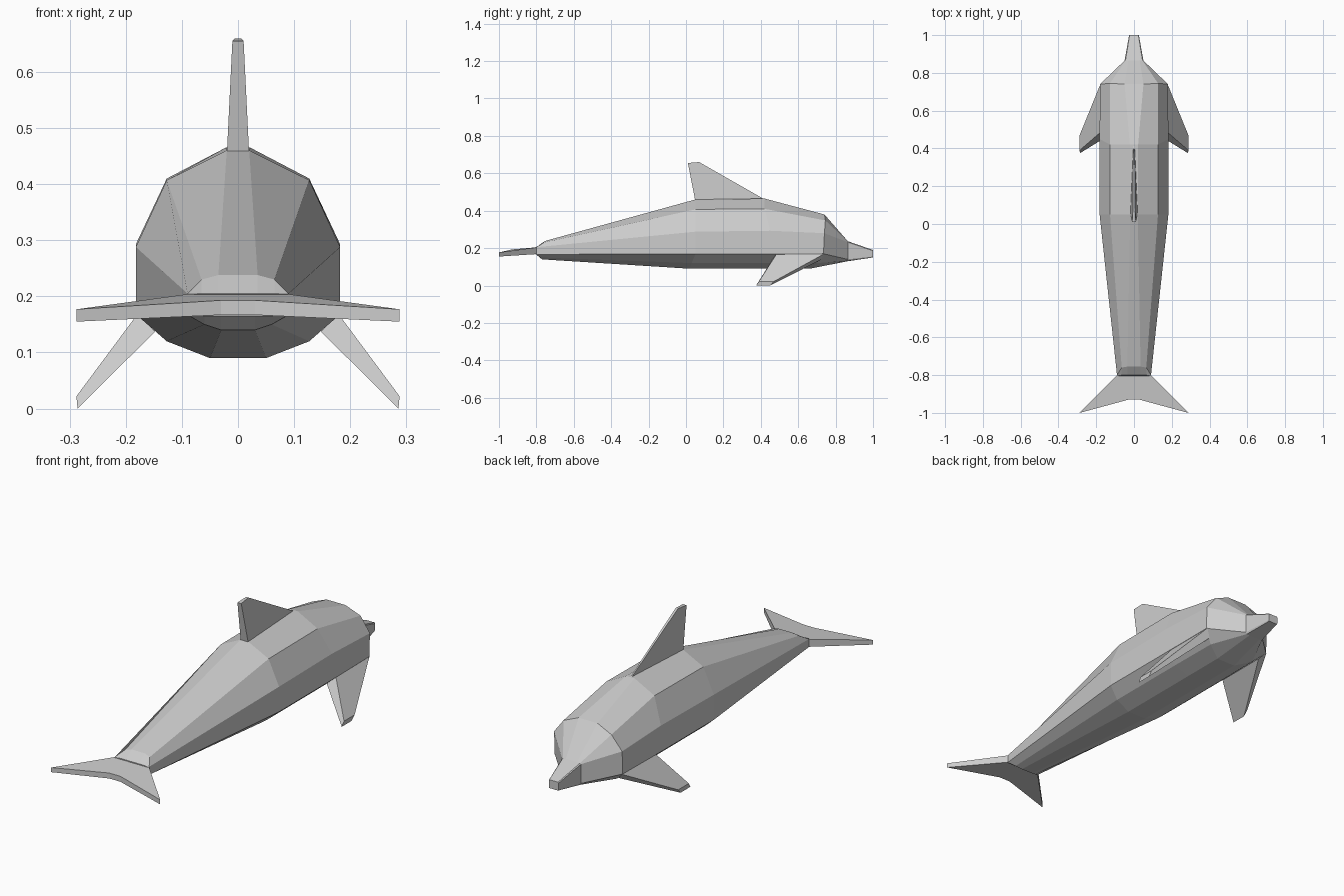
import bpy, bmesh

grey = bpy.data.materials.new("dolphin grey")
grey.diffuse_color = (0.6, 0.6, 0.6, 1)


def loft(name, rings):
    """Skin a closed solid through rings with equal point counts."""
    bm = bmesh.new()
    loops = [[bm.verts.new(p) for p in ring] for ring in rings]
    n = len(loops[0])
    for a, b in zip(loops, loops[1:]):
        for i in range(n):
            j = (i + 1) % n
            bm.faces.new((a[i], a[j], b[j], b[i]))
    bm.faces.new(loops[0])
    bm.faces.new(loops[-1])
    bmesh.ops.recalc_face_normals(bm, faces=bm.faces)
    mesh = bpy.data.meshes.new(name)
    bm.to_mesh(mesh)
    bm.free()
    mesh.materials.append(grey)
    obj = bpy.data.objects.new(name, mesh)
    bpy.context.collection.objects.link(obj)
    return obj


def mirrored(half):
    """Close a half outline by reflecting it across x = 0."""
    return half + [(-x, y, z) for x, y, z in reversed(half)]


# Body: half cross-sections from back ridge to belly, tail to snout
sections = [
    [(.035, -.80, .205), (.065, -.80, .205), (.09, -.805, .204),
     (.09, -.805, .168), (.06, -.80, .165), (.03, -.80, .165)],
    [(.035, -.755, .238), (.065, -.76, .23), (.09, -.80, .205),
     (.09, -.80, .167), (.06, -.78, .15), (.03, -.77, .14)],
    [(.02, .05, .46), (.127, .05, .407), (.182, .05, .288),
     (.182, .05, .168), (.127, .03, .12), (.05, .02, .09)],
    [(.022, .42, .465), (.127, .42, .41), (.182, .45, .293),
     (.182, .45, .168), (.127, .45, .12), (.05, .45, .09)],
    [(.05, .74, .38), (.127, .745, .348), (.18, .74, .28),
     (.18, .735, .17), (.125, .70, .12), (.05, .66, .09)],
    [(.03, .865, .237), (.045, .865, .236), (.05, .865, .232),
     (.05, .865, .14), (.045, .865, .132), (.03, .865, .13)],
    [(.018, 1, .19), (.023, 1, .19), (.026, 1, .186),
     (.026, 1, .155), (.023, 1, .15), (.018, 1, .15)],
]
loft("body", [mirrored(s) for s in sections])

# Tail fluke: upper and lower outlines
upper = [(.03, -.79, .205), (.09, -.80, .204), (.288, -1, .177), (.03, -.93, .193)]
lower = [(.03, -.79, .166), (.09, -.80, .168), (.288, -1, .155), (.03, -.93, .167)]
loft("tail_fluke", [mirrored(upper), mirrored(lower)])

# Dorsal fin: thin leading edge, thicker trailing edge
base = [(.003, .43, .455), (.02, .05, .45)]
tip = [(.006, .07, .66), (.01, .01, .655)]
loft("dorsal_fin", [mirrored(base), mirrored(tip)])

# Pectoral fins: root and tip sections, one per side
root = [(.178, .74, .17), (.178, .485, .17), (.148, .46, .137), (.148, .72, .137)]
end = [(.288, .47, .022), (.288, .39, .022), (.286, .375, 0), (.286, .45, 0)]
for side, sx in (("left", -1), ("right", 1)):
    loft(side + "_pectoral_fin",
         [[(sx * x, y, z) for x, y, z in ring] for ring in (root, end)])
